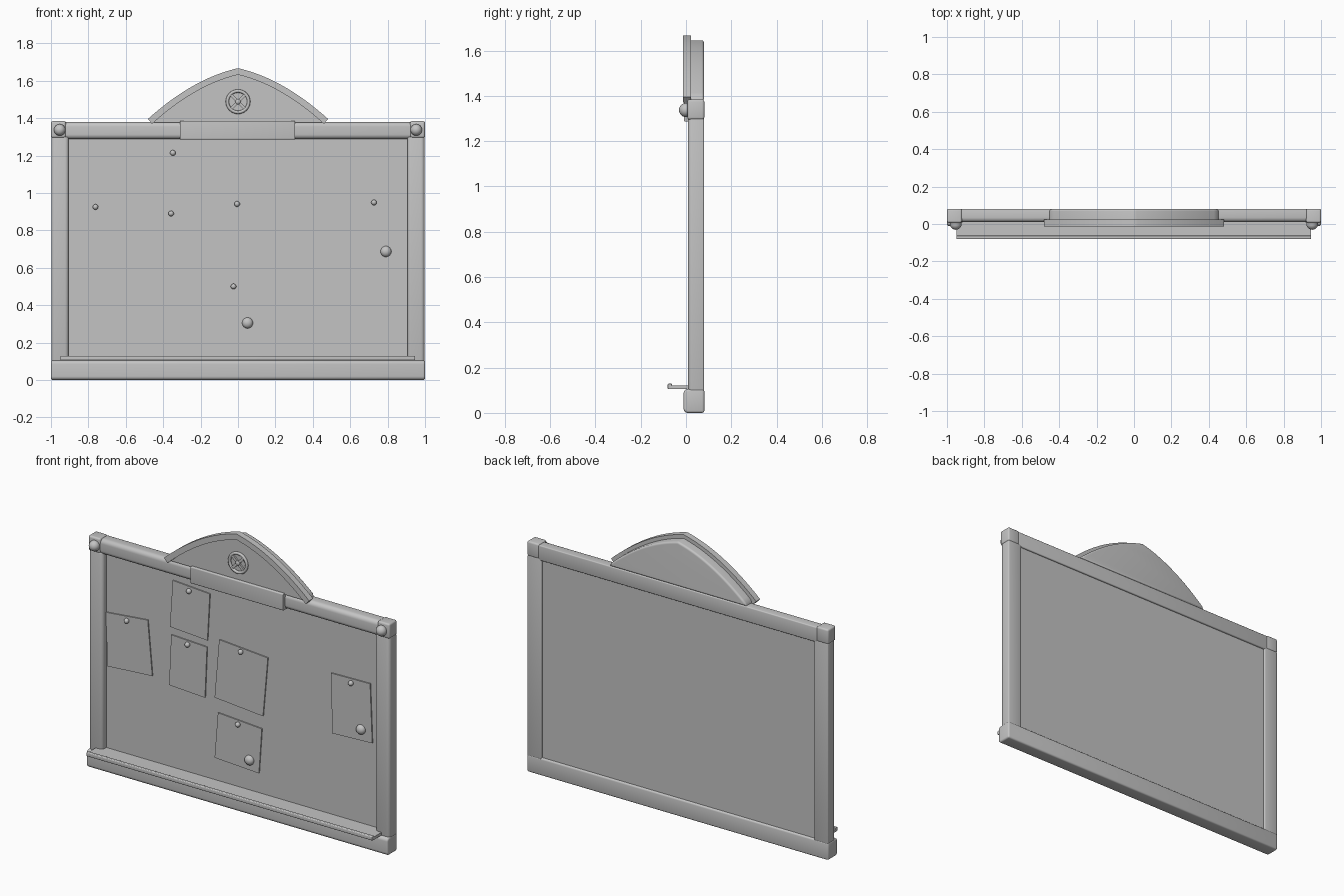
import bpy, bmesh, math
from mathutils import Vector, Matrix

if "Cube" in bpy.data.objects:
    bpy.data.objects.remove(bpy.data.objects["Cube"])

grey = bpy.data.materials.new("neutral grey")
grey.diffuse_color = (0.55, 0.55, 0.55, 1)
grey.use_nodes = True
grey.node_tree.nodes["Principled BSDF"].inputs["Base Color"].default_value = grey.diffuse_color


def finish(name, bm, angle=40):
    bmesh.ops.recalc_face_normals(bm, faces=bm.faces[:])
    me = bpy.data.meshes.new(name)
    bm.to_mesh(me)
    bm.free()
    me.materials.append(grey)
    ob = bpy.data.objects.new(name, me)
    bpy.context.collection.objects.link(ob)
    bpy.ops.object.select_all(action='DESELECT')
    ob.select_set(True)
    bpy.context.view_layer.objects.active = ob
    bpy.ops.object.shade_smooth_by_angle(angle=math.radians(angle))
    return ob


def prism(name, pts, y0, y1, back_round=0.0):
    """Extrude an outline in x, z from y0 to y1, optionally rounding the back rim."""
    bm = bmesh.new()
    face = bm.faces.new([bm.verts.new((x, y0, z)) for x, z in pts])
    ext = bmesh.ops.extrude_face_region(bm, geom=[face], use_keep_orig=True)
    verts = [g for g in ext['geom'] if isinstance(g, bmesh.types.BMVert)]
    bmesh.ops.translate(bm, verts=verts, vec=(0, y1 - y0, 0))
    if back_round:
        rim = [e for e in bm.edges if all(v.co.y > y1 - 1e-5 for v in e.verts)]
        bmesh.ops.bevel(bm, geom=rim, offset=back_round, segments=4,
                        profile=0.5, affect='EDGES', clamp_overlap=True)
    return finish(name, bm)


def box(name, x, y, z, front=0.0, rest=0.0, along=None, rot=0.0):
    """Box from ranges; long front edges get a larger rounding than the others."""
    bm = bmesh.new()
    bmesh.ops.create_cube(bm, size=1)
    for v in bm.verts:
        v.co = Vector([(r[0] + r[1]) / 2 + c * (r[1] - r[0])
                       for r, c in zip((x, y, z), v.co)])
    if rest:
        def is_front(e):
            a, b = e.verts
            return (along is not None and abs(a.co[along] - b.co[along]) > 1e-4
                    and a.co.y < sum(y) / 2)
        big = [e for e in bm.edges if is_front(e)]
        if big and front:
            bmesh.ops.bevel(bm, geom=big, offset=front, segments=6,
                            profile=0.5, affect='EDGES')
        sharp = [e for e in bm.edges if e.is_manifold and e.calc_face_angle() > 1]
        bmesh.ops.bevel(bm, geom=sharp, offset=rest, segments=3,
                        profile=0.5, affect='EDGES', clamp_overlap=True)
    if rot:
        c = Vector([sum(r) / 2 for r in (x, y, z)])
        bmesh.ops.rotate(bm, verts=bm.verts, cent=c, matrix=Matrix.Rotation(rot, 3, 'Y'))
    return finish(name, bm)


def ball(name, x, y, z, r, flat=1.0):
    bm = bmesh.new()
    bmesh.ops.create_uvsphere(bm, u_segments=20, v_segments=12, radius=r)
    bmesh.ops.scale(bm, verts=bm.verts, vec=(1, flat, 1))
    bmesh.ops.translate(bm, verts=bm.verts, vec=(x, y, z))
    return finish(name, bm, 60)


# Board and frame
box("board", (-0.92, 0.92), (0.045, 0.069), (0.08, 1.31))
box("bottom_rail", (-1, 1), (-0.011, 0.081), (0, 0.105), 0.02, 0.01, 0)
box("top_rail", (-0.925, 0.925), (0.01, 0.08), (1.288, 1.379), 0.025, 0.006, 0)
for side, s in (("left", -1), ("right", 1)):
    box(side + "_rail", tuple(sorted((s * 0.905, s * 0.998))), (0.008, 0.08),
        (0.095, 1.30), 0.02, 0.006, 2)
    box(side + "_corner", tuple(sorted((s * 0.92, s))), (0.006, 0.081),
        (1.295, 1.384), 0.012, 0.01, 2)
    ball(side + "_corner_knob", s * 0.953, 0.0, 1.337, 0.031)

# Pen tray with raised lip
box("tray_shelf", (-0.95, 0.947), (-0.075, 0.05), (0.105, 0.122))
box("tray_lip", (-0.95, 0.947), (-0.081, -0.062), (0.105, 0.129), 0.005, 0.003, 0)

# Plate on the top rail
box("top_plate", (-0.31, 0.306), (-0.009, 0.05), (1.286, 1.386), 0.006, 0.002, 0)


# Arched crest
def arch(offset, n=24):
    pts = []
    for i in range(-n, n + 1):
        u = abs(i) / n
        sgn = (i > 0) - (i < 0)
        slope = 0.272 / 0.48 * (0.4 + 1.2 * u) * (i != 0)
        l = math.hypot(1, slope)
        pts.append((sgn * (0.482 * u - offset * slope / l),
                    1.667 - 0.272 * (0.4 * u + 0.6 * u * u) - offset / l))
    return pts


prism("crest_band", arch(0) + arch(0.034)[::-1], -0.014, 0.023)
body = [(x, z) for x, z in arch(0.022) if z > 1.384]
edge = body[-1][0] + 0.004
prism("crest_body", [(-edge, 1.378)] + body + [(edge, 1.378)], 0.006, 0.08, 0.018)


# Round ornament: ring, crossed spokes and hub
def ring(name, cx, cz, y, major, minor, n=32, m=8):
    bm = bmesh.new()
    loops = []
    for i in range(n):
        a = 2 * math.pi * i / n
        loops.append([])
        for j in range(m):
            b = 2 * math.pi * j / m
            r = major + minor * math.cos(b)
            loops[-1].append(bm.verts.new((cx + r * math.cos(a), y + minor * math.sin(b),
                                           cz + r * math.sin(a))))
    for i in range(n):
        p, q = loops[i], loops[(i + 1) % n]
        for j in range(m):
            k = (j + 1) % m
            bm.faces.new((p[j], q[j], q[k], p[k]))
    return finish(name, bm, 60)


CZ = 1.488
ring("ornament_ring", 0, CZ, 0.002, 0.057, 0.009)
for i in (-1, 1):
    box("ornament_spoke", (-0.054, 0.054), (-0.004, 0.01), (CZ - 0.008, CZ + 0.008),
        rot=i * math.pi / 4)
ball("ornament_hub", 0, 0.0, CZ, 0.015, 0.6)

# Pinned sheets: four corners, then the pin position
sheets = [
    ((-.904, .936), (-.626, .963), (-.596, .636), (-.893, .615), (-.762, .925)),
    ((-.460, 1.246), (-.214, 1.230), (-.230, .947), (-.479, .963), (-.348, 1.214)),
    ((-.470, .917), (-.233, .906), (-.246, .599), (-.484, .612), (-.358, .890)),
    ((-.152, .973), (.171, .949), (.139, .591), (-.182, .618), (-.005, .941)),
    ((-.160, .532), (.131, .513), (.112, .241), (-.182, .257), (-.024, .500)),
    ((.591, .971), (.850, .976), (.864, .623), (.599, .612), (.727, .949)),
]
for *corners, pin in sheets:
    prism("paper_sheet", corners, 0.038, 0.046)
    ball("pin", pin[0], 0.031, pin[1], 0.015)

# Round magnets
for x, z in ((0.051, 0.305), (0.791, 0.687)):
    ball("magnet", x, 0.036, z, 0.029, 0.8)
